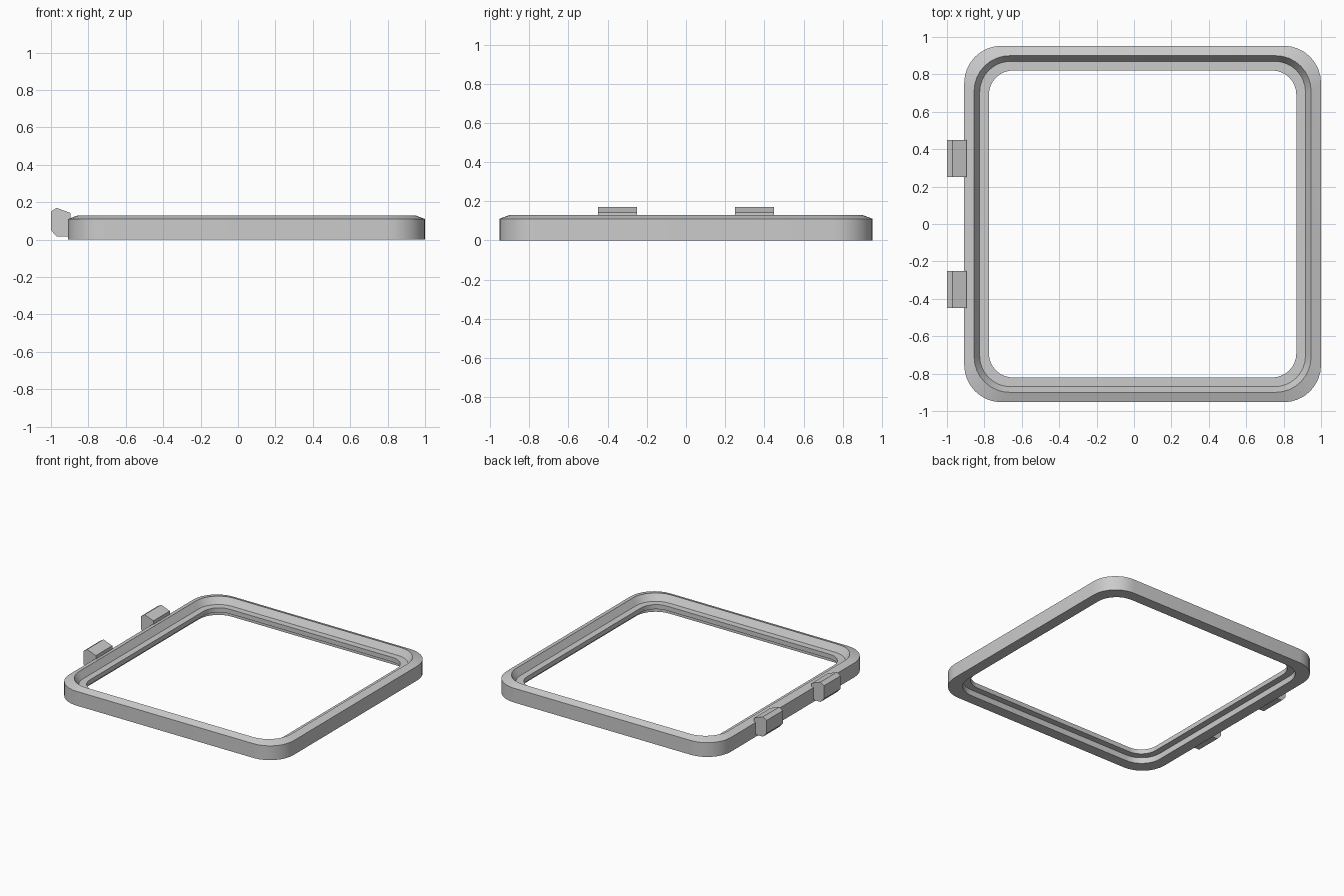
import bpy, bmesh
from math import sin, cos, pi

if "Cube" in bpy.data.objects:
    bpy.data.objects.remove(bpy.data.objects["Cube"])

CX, HX, HY = 0.046, 0.954, 0.953   # frame centre and half sizes
SEG = 8                            # segments per rounded corner


def make_object(name, bm):
    bmesh.ops.recalc_face_normals(bm, faces=bm.faces)
    mesh = bpy.data.meshes.new(name)
    bm.to_mesh(mesh)
    bm.free()
    obj = bpy.data.objects.new(name, mesh)
    bpy.context.collection.objects.link(obj)
    return obj


def rounded_loop(bm, inset, radius, z):
    verts = []
    hx, hy = HX - inset - radius, HY - inset - radius
    for i, (sx, sy) in enumerate([(1, 1), (-1, 1), (-1, -1), (1, -1)]):
        for k in range(SEG + 1):
            a = (i + k / SEG) * pi / 2
            verts.append(bm.verts.new((CX + sx * hx + radius * cos(a),
                                       sy * hy + radius * sin(a), z)))
    return verts


# Frame: closed stepped section (inset, corner radius, height) swept round
section = [(0, 0.2, 0), (0, 0.2, 0.11), (0.053, 0.19, 0.13),
           (0.083, 0.165, 0.08), (0.132, 0.13, 0.08),
           (0.132, 0.13, 0.045), (0.083, 0.165, 0.045), (0.083, 0.165, 0)]
bm = bmesh.new()
loops = [rounded_loop(bm, *s) for s in section]
n = len(loops[0])
for a, b in zip(loops, loops[1:] + loops[:1]):
    for i in range(n):
        j = (i + 1) % n
        bm.faces.new((a[i], a[j], b[j], b[i]))
frame = make_object("frame", bm)
bpy.context.view_layer.objects.active = frame
frame.select_set(True)
bpy.ops.object.shade_smooth_by_angle(angle=pi / 9)

# Hinge lugs: faceted profile extruded along y, one each side of centre
lug = [(-1, 0.15), (-0.97, 0.17), (-0.895, 0.142),
       (-0.895, 0.017), (-0.97, 0.017), (-1, 0.05)]
for name, y0 in (("hinge_lug_front", -0.45), ("hinge_lug_back", 0.25)):
    bm = bmesh.new()
    face = bm.faces.new([bm.verts.new((x, y0, z)) for x, z in lug])
    ext = bmesh.ops.extrude_face_region(bm, geom=[face], use_keep_orig=True)
    moved = [v for v in ext["geom"] if isinstance(v, bmesh.types.BMVert)]
    bmesh.ops.translate(bm, verts=moved, vec=(0, 0.2, 0))
    make_object(name, bm)
